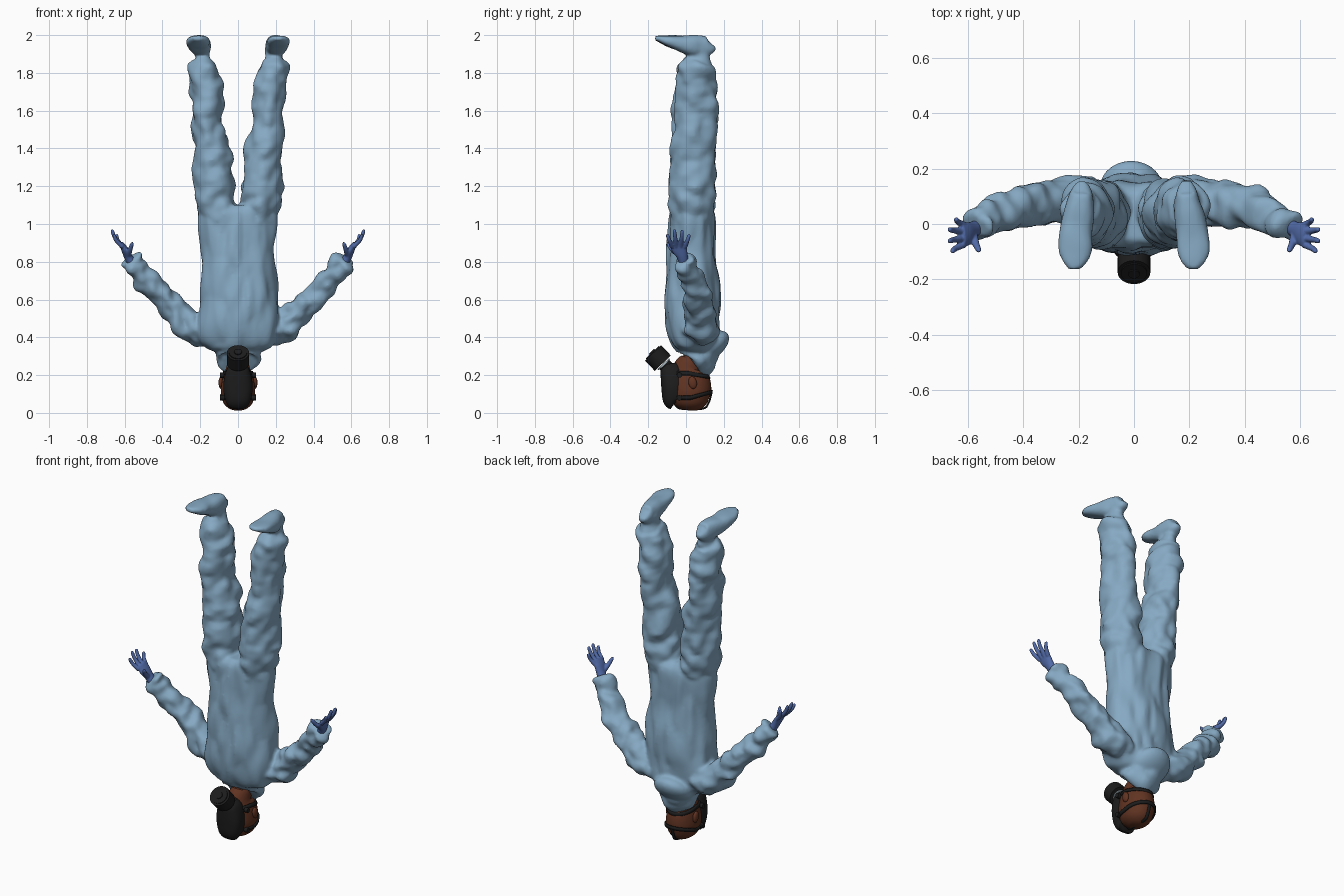
import bpy, bmesh, math
from mathutils import Vector, Matrix, noise

cube = bpy.data.objects.get("Cube")
if cube:
    bpy.data.objects.remove(cube, do_unlink=True)


def material(name, colour, roughness=0.8):
    mat = bpy.data.materials.new(name)
    mat.use_nodes = True
    mat.diffuse_color = (*colour, 1)
    shader = mat.node_tree.nodes["Principled BSDF"]
    shader.inputs["Base Color"].default_value = (*colour, 1)
    shader.inputs["Roughness"].default_value = roughness
    return mat


SUIT = material("suit blue", (0.24, 0.4, 0.55))
GLOVE = material("glove blue", (0.085, 0.15, 0.4))
SKIN = material("brown skin", (0.12, 0.034, 0.016))
RUBBER = material("black rubber", (0.012, 0.012, 0.012))
METAL = material("pale valve", (0.4, 0.5, 0.55))


def spline(rows, steps):
    """Smoothly resample rows of numbers."""
    rows = [Vector(r) for r in rows]
    out = []
    for i in range(len(rows) - 1):
        p, q = rows[i], rows[i + 1]
        before, after = rows[max(i - 1, 0)], rows[min(i + 2, len(rows) - 1)]
        m, n = (q - before) / 2, (after - p) / 2
        for k in range(steps):
            t = k / steps
            h = t * t * (3 - 2 * t)
            out.append(p * (1 - h) + q * h + m * (t * (1 - t) ** 2) - n * (t * t * (1 - t)))
    return out + [rows[-1]]


def loft(bm, rows, ref=(0, 1, 0), sides=32, steps=6, folds=0.0, stretch=(1, 1, 1), seam=False, power=1.0):
    """Skin elliptical rings (x, y, z, half width, half depth) along a path."""
    rows = spline(rows, steps)
    centres = [Vector(r[:3]) for r in rows]
    rings = []
    for i, row in enumerate(rows):
        along = (centres[min(i + 1, len(rows) - 1)] - centres[max(i - 1, 0)]).normalized()
        v = Vector(ref)
        v = (v - along * v.dot(along)).normalized()
        u = v.cross(along)
        ring = []
        for k in range(sides):
            a = math.tau * k / sides
            c, s = math.cos(a), math.sin(a)
            c, s = (math.copysign(abs(w) ** power, w) for w in (c, s))
            offset = u * (c * row[3]) + v * (s * row[4])
            p = centres[i] + offset
            if folds:
                q = Vector(w * f for w, f in zip(p, stretch))
                crease = abs(noise.noise(q * 7)) - 0.25 + 0.5 * noise.noise(q * 13)
                p += offset.normalized() * folds * crease
            if seam and p.y < 0:
                p.y -= 0.006 * math.exp(-(p.x / 0.015) ** 2)
            ring.append(bm.verts.new(p))
        rings.append(ring)
    for lo, hi in zip(rings, rings[1:]):
        for k in range(sides):
            j = (k + 1) % sides
            bm.faces.new((lo[k], lo[j], hi[j], hi[k]))
    bm.faces.new(rings[0][::-1])
    bm.faces.new(rings[-1])


def ellipsoid(bm, centre, size, tilt=0.0):
    m = Matrix.Translation(centre) @ Matrix.Rotation(tilt, 4, "X") @ Matrix.Diagonal((*size, 1))
    bmesh.ops.create_uvsphere(bm, u_segments=32, v_segments=16, radius=1, matrix=m)


def finish(name, bm, mat, voxel=0, relax=0):
    bmesh.ops.recalc_face_normals(bm, faces=bm.faces[:])
    mesh = bpy.data.meshes.new(name)
    bm.to_mesh(mesh)
    bm.free()
    mesh.materials.append(mat)
    obj = bpy.data.objects.new(name, mesh)
    bpy.context.collection.objects.link(obj)
    if voxel:
        fuse = obj.modifiers.new("fuse", "REMESH")
        fuse.mode = "VOXEL"
        fuse.voxel_size = voxel
        fuse.use_smooth_shade = True
        soften = obj.modifiers.new("soften", "SMOOTH")
        soften.iterations = relax
    else:
        bpy.ops.object.select_all(action="DESELECT")
        obj.select_set(True)
        bpy.context.view_layer.objects.active = obj
        bpy.ops.object.shade_smooth_by_angle(angle=math.radians(40))
    return obj


# Overall suit: torso, collar, hood, sleeves, trousers and booties fused together
suit = bmesh.new()
loft(suit, [(0, 0.05, 0.31, 0.09, 0.06), (0, 0.05, 0.34, 0.16, 0.1), (0, 0.045, 0.39, 0.205, 0.125),
            (0, 0.035, 0.5, 0.215, 0.14), (0, 0.035, 0.62, 0.205, 0.145), (0, 0.03, 0.8, 0.19, 0.13),
            (0, 0.03, 0.95, 0.2, 0.12), (0, 0.03, 1.06, 0.205, 0.115), (0, 0.03, 1.1, 0.17, 0.09)],
     sides=64, folds=0.025, stretch=(1.6, 1, 0.5), seam=True, power=0.85)
loft(suit, [(0, 0.04, 0.265, 0.085, 0.075), (0, 0.05, 0.275, 0.115, 0.1),
            (0, 0.06, 0.31, 0.12, 0.11), (0, 0.06, 0.36, 0.1, 0.09)], folds=0.025)
ellipsoid(suit, (-0.01, 0.13, 0.35), (0.115, 0.115, 0.062), 0.65)

for side in (1, -1):
    trousers = [(0.1, 0.03, 1.0, 0.09, 0.1), (0.118, 0.033, 1.1, 0.105, 0.12), (0.128, 0.035, 1.2, 0.105, 0.122),
                (0.137, 0.04, 1.4, 0.095, 0.122), (0.16, 0.05, 1.53, 0.08, 0.12), (0.163, 0.053, 1.7, 0.084, 0.112),
                (0.185, 0.052, 1.8, 0.08, 0.1), (0.185, 0.06, 1.85, 0.068, 0.085), (0.185, 0.065, 1.87, 0.045, 0.06),
                (0.19, 0.065, 1.93, 0.045, 0.06)]
    sleeve = [(0.13, 0.08, 0.42, 0.06, 0.07), (0.2, 0.085, 0.44, 0.088, 0.09), (0.27, 0.08, 0.475, 0.078, 0.085),
              (0.355, 0.07, 0.565, 0.068, 0.078), (0.455, 0.05, 0.67, 0.064, 0.073), (0.52, 0.015, 0.75, 0.056, 0.06),
              (0.56, -0.005, 0.8, 0.06, 0.053), (0.572, -0.012, 0.815, 0.04, 0.038)]
    bootie = [(0.188, 0.135, 1.955, 0.018, 0.025), (0.189, 0.12, 1.945, 0.038, 0.05), (0.195, 0.06, 1.943, 0.05, 0.056),
              (0.205, 0, 1.95, 0.056, 0.048), (0.214, -0.08, 1.966, 0.063, 0.032), (0.214, -0.13, 1.978, 0.05, 0.02),
              (0.212, -0.163, 1.984, 0.022, 0.01)]
    mirrored = lambda rows: [(side * r[0], *r[1:]) for r in rows]
    loft(suit, mirrored(trousers), sides=48, folds=0.033, stretch=(1, 1, 1.3))
    loft(suit, mirrored(sleeve), sides=40, folds=0.036, stretch=(1.5, 1, 1.5))
    loft(suit, mirrored(bootie), ref=(0, 0, 1), folds=0.008, power=0.8)

    # Gloved hand with a thumb and four spread fingers
    hand = bmesh.new()
    loft(hand, mirrored([(0.56, -0.01, 0.79, 0.026, 0.028), (0.583, -0.02, 0.83, 0.022, 0.03),
                         (0.602, -0.035, 0.87, 0.018, 0.043), (0.62, -0.04, 0.9, 0.011, 0.04)]), sides=20)
    for y, tip in zip((-0.073, -0.05, -0.027, -0.005), ((0.66, -0.1, 0.945), (0.67, -0.062, 0.97),
                                                       (0.67, -0.02, 0.968), (0.645, 0.018, 0.945))):
        base = Vector((0.612, y, 0.88))
        tip = Vector(tip)
        middle = base.lerp(tip, 0.55) + Vector((0.006, 0, -0.003))
        loft(hand, mirrored([(*base, 0.013, 0.013), (*middle, 0.011, 0.011),
                             (*base.lerp(tip, 0.93), 0.009, 0.009), (*tip, 0.003, 0.003)]), sides=12, steps=4)
    loft(hand, mirrored([(0.582, -0.03, 0.83, 0.016, 0.016), (0.572, -0.07, 0.862, 0.013, 0.013),
                         (0.562, -0.093, 0.892, 0.01, 0.01), (0.558, -0.1, 0.905, 0.003, 0.003)]), sides=12)
    finish("left_glove" if side > 0 else "right_glove", hand, GLOVE, 0.0045, 2)

finish("overall_suit", suit, SUIT, 0.0095, 3)

# Head, neck and ears
skull = [(0, 0.03, 0.012, 0.012, 0.015), (0, 0.03, 0.022, 0.045, 0.055), (0, 0.028, 0.05, 0.075, 0.088),
         (0, 0.022, 0.1, 0.09, 0.11), (0, 0.02, 0.15, 0.088, 0.112), (0, 0.015, 0.2, 0.078, 0.1),
         (0, 0.015, 0.24, 0.062, 0.08), (0, 0.04, 0.28, 0.056, 0.06), (0, 0.05, 0.34, 0.056, 0.06)]
head = bmesh.new()
loft(head, skull)
for side in (1, -1):
    ellipsoid(head, (side * 0.09, 0.035, 0.16), (0.013, 0.022, 0.033), 0.2)
finish("head", head, SKIN)

# Face mask body with a raised visor rim
mask = bmesh.new()
loft(mask, [(0, -0.055, 0.055, 0.05, 0.04), (0, -0.066, 0.07, 0.068, 0.056), (0, -0.069, 0.13, 0.078, 0.061),
            (0, -0.072, 0.19, 0.072, 0.062), (0, -0.08, 0.235, 0.058, 0.055), (0, -0.085, 0.26, 0.036, 0.036)],
     power=0.75)
finish("face_mask", mask, RUBBER)


def cylinder(name, centre, radius, depth, axis, mat):
    bm = bmesh.new()
    m = Matrix.Translation(centre) @ Vector(axis).to_track_quat("Z", "Y").to_matrix().to_4x4()
    bmesh.ops.create_cone(bm, cap_ends=True, segments=32, radius1=radius, radius2=radius, depth=depth, matrix=m)
    return finish(name, bm, mat)


# Breathing filter pointing forward and up from the chin
axis = Vector((0, -0.7, 0.72)).normalized()
chin = Vector((0, -0.095, 0.235))
for name, along, radius, depth, mat in (("filter_neck", 0.0, 0.036, 0.06, RUBBER), ("filter_valve", 0.032, 0.042, 0.008, METAL),
                                        ("filter_can", 0.077, 0.059, 0.075, RUBBER), ("filter_rim", 0.114, 0.047, 0.012, RUBBER),
                                        ("filter_inlet", 0.12, 0.02, 0.012, RUBBER)):
    cylinder(name, chin + axis * along, radius, depth, axis, mat)
for side in (1, -1):
    cylinder("side_buckle", (side * 0.084, -0.035, 0.2), 0.014, 0.02, (side, 0, 0), RUBBER)
    cylinder("brow_buckle", (side * 0.084, -0.035, 0.08), 0.014, 0.02, (side, 0, 0), RUBBER)

# Head straps following the skull
surface = spline(skull, 8)


def strap(name, face_z, back_z, half=0.01):
    bm = bmesh.new()
    rows = []
    for k in range(41):
        a = math.radians(-40 + 260 * k / 40)
        mid = face_z + (back_z - face_z) * max(math.sin(a), 0)
        row = []
        for z in (mid - half, mid + half):
            r = min(surface, key=lambda s: abs(s.z - z))
            row.append(bm.verts.new((math.cos(a) * (r[3] + 0.004), r.y + math.sin(a) * (r[4] + 0.004), z)))
        rows.append(row)
    for p, q in zip(rows, rows[1:]):
        bm.faces.new((p[0], q[0], q[1], p[1]))
    obj = finish(name, bm, RUBBER)
    thick = obj.modifiers.new("thickness", "SOLIDIFY")
    thick.thickness = 0.008
    thick.offset = 0


strap("lower_strap", 0.21, 0.19)
strap("upper_strap", 0.08, 0.11)

# Strap over the crown
crown = bmesh.new()
path = [(0, r.y + s * (r[4] + 0.002), r.z, 0.01, 0.005)
        for s, rows in ((-1, skull[3:0:-1]), (1, skull[1:4])) for r in map(Vector, rows)]
loft(crown, path, ref=(0, 0.3, -1), sides=12)
finish("crown_strap", crown, RUBBER)
